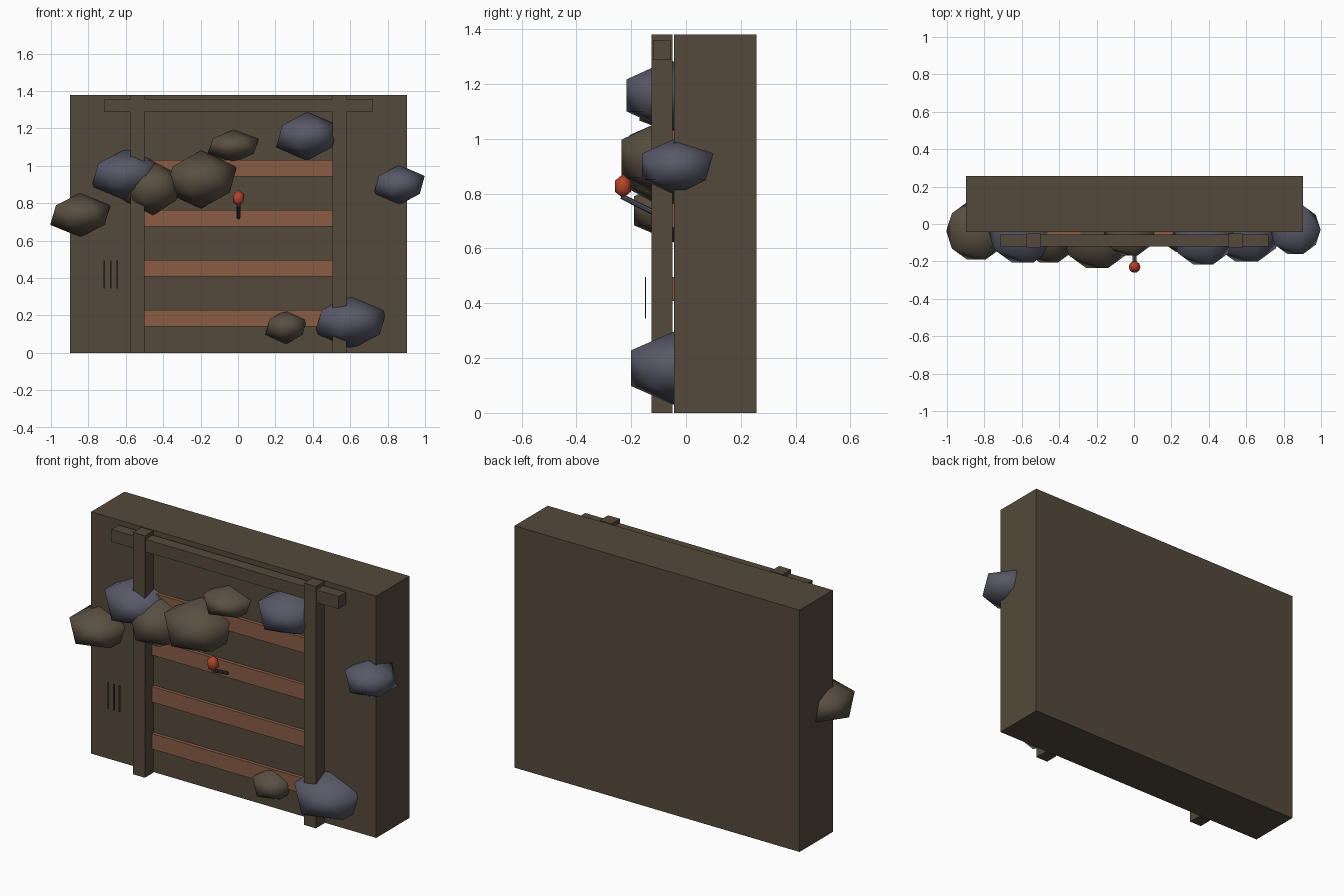
import bpy, math
from mathutils import Vector

if "Cube" in bpy.data.objects:
    bpy.data.objects.remove(bpy.data.objects["Cube"])


def material(name, rgb):
    m = bpy.data.materials.new(name)
    m.diffuse_color = (*rgb, 1)
    m.use_nodes = True
    m.node_tree.nodes["Principled BSDF"].inputs["Base Color"].default_value = m.diffuse_color
    return m


EARTH = material("dark earth wood", (0.088, 0.067, 0.043))
PLANK = material("reddish plank", (0.25, 0.108, 0.06))
BROWN = material("brown rock", (0.1, 0.079, 0.054))
BLUE = material("blue grey rock", (0.098, 0.099, 0.137))
RED = material("red knob", (0.45, 0.057, 0.023))
METAL = material("lever metal", (0.09, 0.09, 0.115))
DARK = material("dark slit", (0.04, 0.033, 0.025))


def box(name, x, y, z, mat):
    """Box from (min, max) ranges on each axis."""
    lo, hi = zip(x, y, z)
    lo, hi = Vector(lo), Vector(hi)
    bpy.ops.mesh.primitive_cube_add(size=1, location=(lo + hi) / 2)
    o = bpy.context.object
    o.name = name
    o.scale = hi - lo
    o.data.materials.append(mat)
    return o


def rock(name, loc, scale, mat):
    """Smooth-shaded twenty-sided boulder."""
    bpy.ops.mesh.primitive_ico_sphere_add(subdivisions=1, radius=1, location=loc)
    o = bpy.context.object
    o.name = name
    o.scale = scale
    o.data.materials.append(mat)
    bpy.ops.object.shade_smooth()
    return o


# Wall block
box("wall", (-0.897, 0.903), (-0.043, 0.257), (0, 1.38), EARTH)

# Timber frame
box("left_post", (-0.575, -0.5), (-0.126, -0.05), (0, 1.38), EARTH)
box("right_post", (0.505, 0.58), (-0.126, -0.05), (0, 1.38), EARTH)
box("top_beam", (-0.715, 0.72), (-0.12, -0.055), (1.287, 1.358), EARTH)

# Four horizontal planks between the posts
for i in range(4):
    z = 0.14 + i * 0.268
    box(f"plank_{i + 1}", (-0.5, 0.505), (-0.063, -0.043), (z, z + 0.088), PLANK)

# Rocks: x, y, z, horizontal radius, vertical radius, colour
rocks = [
    (-0.843, -0.037, 0.737, 0.180, 0.118, BROWN),
    (-0.595, -0.027, 0.950, 0.210, 0.142, BLUE),
    (-0.455, -0.060, 0.880, 0.172, 0.145, BROWN),
    (-0.197, -0.055, 0.927, 0.212, 0.155, BROWN),
    (-0.025, -0.040, 1.105, 0.152, 0.088, BROWN),
    (0.370, -0.060, 1.158, 0.185, 0.130, BLUE),
    (0.862, -0.031, 0.898, 0.152, 0.107, BLUE),
    (0.602, -0.018, 0.163, 0.215, 0.145, BLUE),
    (0.257, -0.045, 0.138, 0.123, 0.091, BROWN),
]
for i, (x, y, z, r, h, mat) in enumerate(rocks):
    rock(f"rock_{i + 1}", (x, y, z), (r, r, h), mat)

# Slanted lever rod with red knob
a, b = Vector((0.003, -0.235, 0.79)), Vector((0.003, -0.1, 0.722))
bpy.ops.mesh.primitive_cylinder_add(vertices=8, radius=0.01, depth=(b - a).length,
                                    location=(a + b) / 2)
rod = bpy.context.object
rod.name = "lever_rod"
rod.rotation_euler = (b - a).to_track_quat('Z', 'Y').to_euler()
rod.data.materials.append(METAL)
rock("lever_knob", (0.003, -0.23, 0.827), (0.035, 0.035, 0.044), RED)

# Three thin tally marks left of the frame
for i in range(3):
    x = -0.715 + i * 0.035
    box(f"tally_mark_{i + 1}", (x - 0.004, x + 0.004), (-0.15, -0.146), (0.345, 0.495), DARK)
